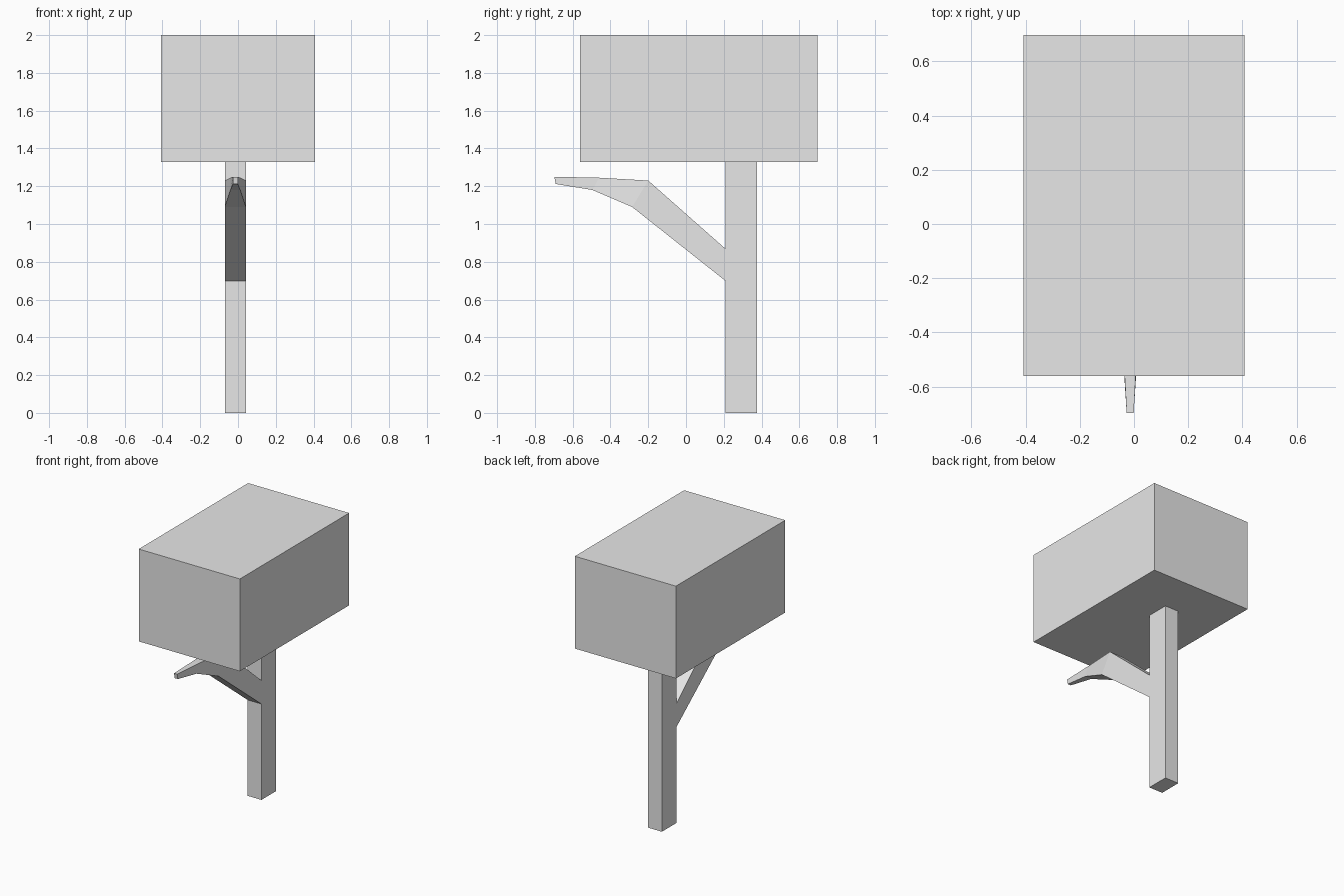
import bpy
import bmesh

cube = bpy.data.objects.get("Cube")
if cube:
    bpy.data.objects.remove(cube)

# One plain grey for every part
grey = bpy.data.materials.new("plain grey")
grey.use_nodes = True
colour = (0.8, 0.8, 0.8, 1)
grey.diffuse_color = colour
grey.node_tree.nodes["Principled BSDF"].inputs["Base Color"].default_value = colour

CENTRE_X = -0.014


def finish(name, bm):
    bmesh.ops.recalc_face_normals(bm, faces=bm.faces)
    mesh = bpy.data.meshes.new(name)
    bm.to_mesh(mesh)
    bm.free()
    mesh.materials.append(grey)
    obj = bpy.data.objects.new(name, mesh)
    bpy.context.collection.objects.link(obj)
    return obj


def box(name, low, high):
    bm = bmesh.new()
    bmesh.ops.create_cube(bm, size=1)
    for v in bm.verts:
        v.co = [(a + b) / 2 + c * (b - a) for a, b, c in zip(low, high, v.co)]
    return finish(name, bm)


def loft(name, sections):
    """Join rectangular sections: top (y, z), bottom (y, z), half width."""
    bm = bmesh.new()
    rings = []
    for top, bottom, half in sections:
        corners = [(-half, top), (half, top), (half, bottom), (-half, bottom)]
        rings.append([bm.verts.new((CENTRE_X + x, y, z)) for x, (y, z) in corners])
    for a, b in zip(rings, rings[1:]):
        for i in range(4):
            j = (i + 1) % 4
            bm.faces.new((a[i], a[j], b[j], b[i]))
    bm.faces.new(rings[0])
    bm.faces.new(rings[-1])
    return finish(name, bm)


# Block of foliage on a square trunk
box("canopy", (-0.407, -0.56, 1.328), (0.407, 0.697, 2.0))
box("trunk", (CENTRE_X - 0.056, 0.21, 0), (CENTRE_X + 0.056, 0.377, 1.328))

# Bent branch tapering towards the front
loft("branch", [
    ((0.21, 0.868), (0.21, 0.698), 0.056),
    ((-0.20, 1.23), (-0.285, 1.09), 0.056),
    ((-0.46, 1.245), (-0.495, 1.18), 0.026),
    ((-0.697, 1.25), (-0.69, 1.212), 0.013),
])
